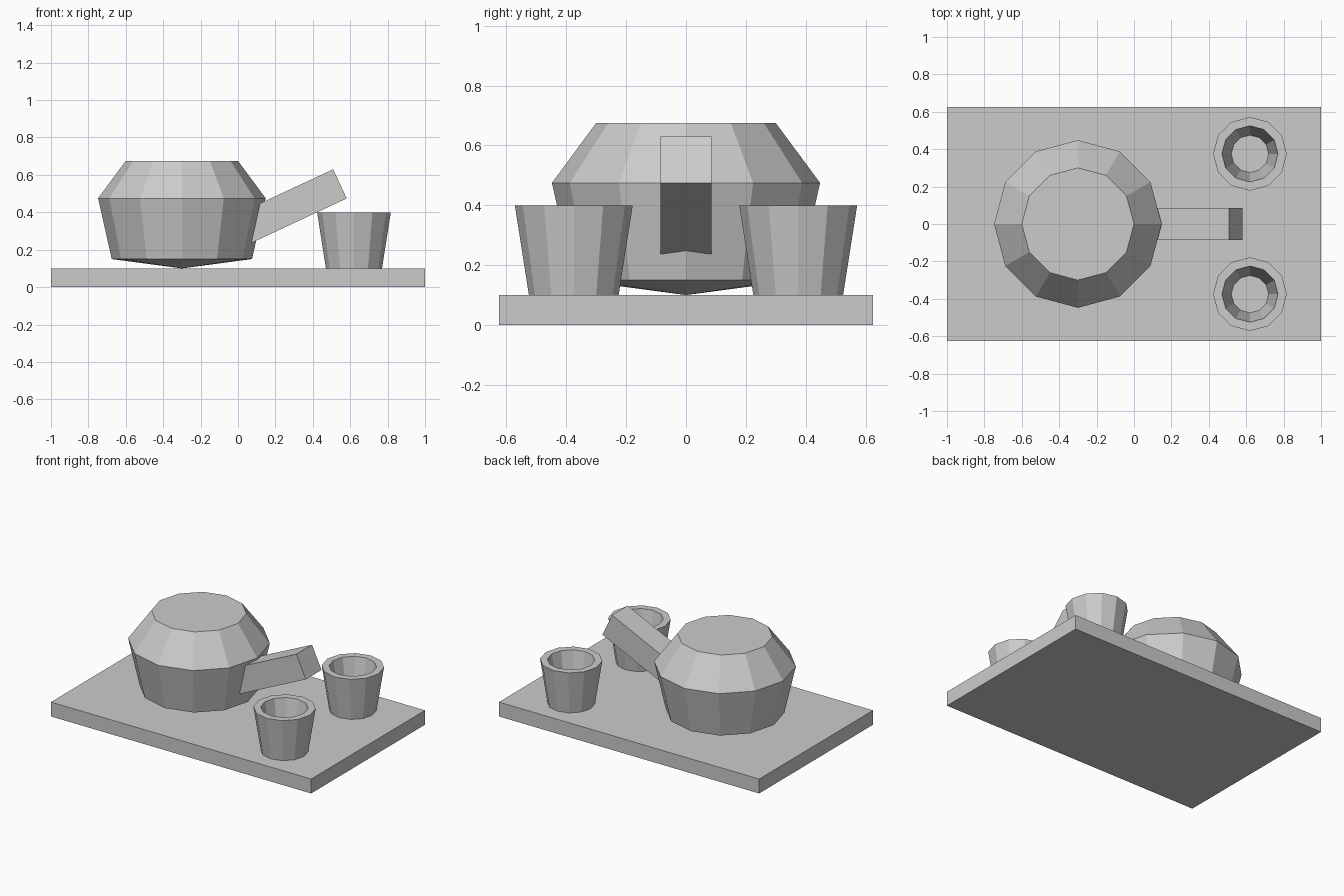
import bpy, bmesh, math
from mathutils import Matrix, Vector

cube = bpy.data.objects.get("Cube")
if cube:
    bpy.data.objects.remove(cube, do_unlink=True)

grey = bpy.data.materials.new("plain grey")
grey.use_nodes = True
colour = (0.6, 0.6, 0.6, 1)
grey.diffuse_color = colour
grey.node_tree.nodes["Principled BSDF"].inputs["Base Color"].default_value = colour


def add_object(name, bm, location):
    bmesh.ops.recalc_face_normals(bm, faces=bm.faces)
    mesh = bpy.data.meshes.new(name)
    bm.to_mesh(mesh)
    bm.free()
    mesh.materials.append(grey)
    obj = bpy.data.objects.new(name, mesh)
    obj.location = location
    bpy.context.collection.objects.link(obj)
    return obj


def box(name, size, location, tilt=0):
    bm = bmesh.new()
    bmesh.ops.create_cube(bm, size=1, matrix=Matrix.Diagonal((*size, 1)))
    obj = add_object(name, bm, location)
    obj.rotation_euler.y = tilt
    return obj


def turned(name, profile, location, sides=12):
    """Revolve a (radius, height) profile; zero radius makes a point, open ends are capped."""
    bm = bmesh.new()
    rings = []
    for radius, z in profile:
        if radius == 0:
            rings.append([bm.verts.new((0, 0, z))] * sides)
        else:
            angles = [math.tau * i / sides for i in range(sides)]
            rings.append([bm.verts.new((radius * math.cos(a), radius * math.sin(a), z))
                          for a in angles])
    for low, high in zip(rings, rings[1:]):
        for i in range(sides):
            j = (i + 1) % sides
            bm.faces.new(dict.fromkeys((low[i], low[j], high[j], high[i])))
    for ring in (rings[0], rings[-1]):
        if ring[0] != ring[1]:
            bm.faces.new(ring)
    return add_object(name, bm, location)


# Serving board
BOARD = 0.1
box("board", (2, 1.25, BOARD), (0, 0, BOARD / 2))

# Pot with a shallow pointed base and flat top
turned("pot", [(0, 0), (0.375, 0.05), (0.448, 0.375), (0.3, 0.575)], (-0.3, 0, BOARD))

# Square handle rising out of the side of the pot
tilt, length = math.radians(25), 0.65
tip = Vector((0.545, 0, 0.552))
along = Vector((math.cos(tilt), 0, math.sin(tilt)))
box("handle", (length, 0.172, 0.172), tip - along * length / 2, -tilt)

# Two hollow cups
for side, y in (("front", -0.375), ("back", 0.375)):
    turned(side + "_cup", [(0.15, 0), (0.197, 0.3), (0.15, 0.3), (0.1, 0.03)],
           (0.62, y, BOARD))
